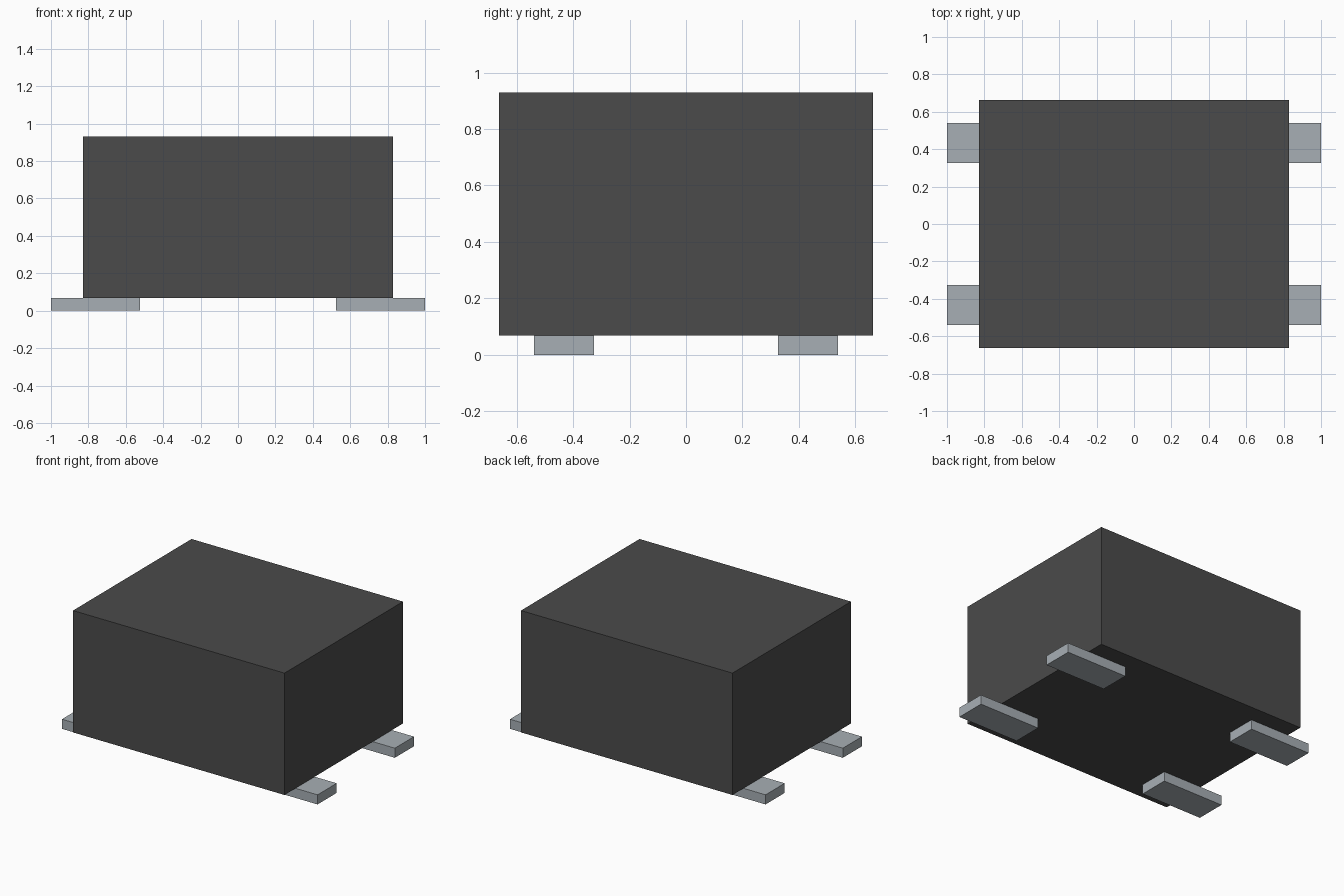
import bpy

# Remove the default cube
cube = bpy.data.objects.get("Cube")
if cube:
    bpy.data.objects.remove(cube, do_unlink=True)


def make_material(name, rgb):
    mat = bpy.data.materials.new(name)
    mat.use_nodes = True
    color = (*rgb, 1.0)
    mat.diffuse_color = color
    mat.node_tree.nodes["Principled BSDF"].inputs["Base Color"].default_value = color
    return mat


def box(name, center, size, mat):
    bpy.ops.mesh.primitive_cube_add(size=1, location=center)
    obj = bpy.context.object
    obj.name = name
    obj.scale = size
    bpy.ops.object.transform_apply(location=False, rotation=False, scale=True)
    obj.data.materials.append(mat)
    return obj


charcoal = make_material("charcoal plastic", (0.07, 0.07, 0.07))
silver = make_material("silver metal", (0.39, 0.43, 0.46))

PAD_HEIGHT = 0.068
BODY_TOP = 0.93

# Main block resting on the pads
box("body", (0, 0, (PAD_HEIGHT + BODY_TOP) / 2),
    (1.655, 1.325, BODY_TOP - PAD_HEIGHT), charcoal)

# Four flat contact pads, partly under the body
for x_side, x_name in ((1, "left"), (-1, "right")):
    for y_side, y_name in ((-1, "front"), (1, "back")):
        box(f"{y_name}_{x_name}_pad",
            (x_side * 0.7625, y_side * 0.432, PAD_HEIGHT / 2),
            (0.475, 0.214, PAD_HEIGHT), silver)
